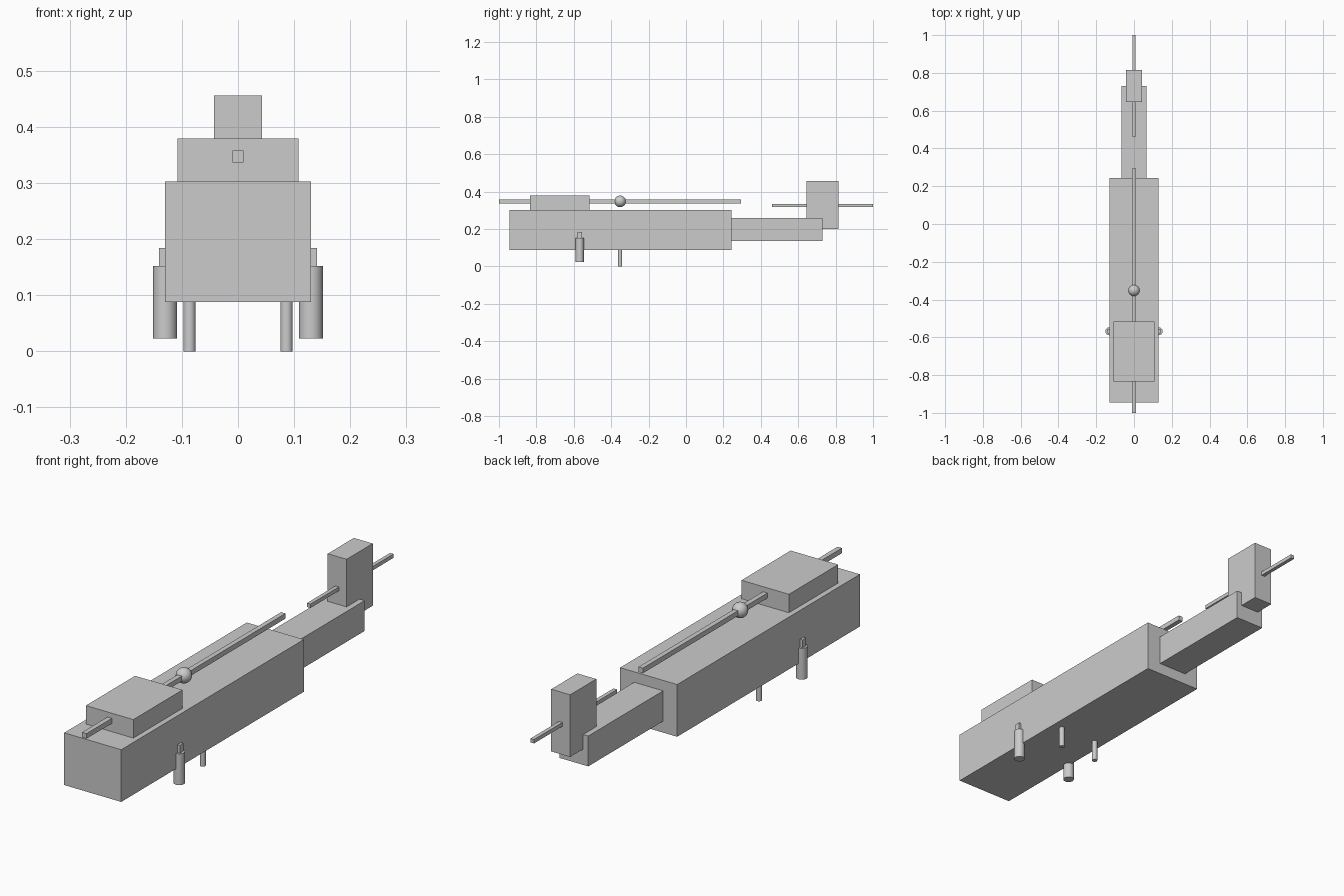
import bpy

if "Cube" in bpy.data.objects:
    bpy.data.objects.remove(bpy.data.objects["Cube"])


def box(name, x, y, z):
    """Box from (min, max) ranges on each axis."""
    bpy.ops.mesh.primitive_cube_add(size=1, location=[sum(r) / 2 for r in (x, y, z)])
    ob = bpy.context.object
    ob.name = name
    ob.scale = [r[1] - r[0] for r in (x, y, z)]
    bpy.ops.object.transform_apply(location=False, rotation=False, scale=True)
    return ob


def post(name, x, y, radius, z0, z1):
    """Upright cylinder between two heights."""
    bpy.ops.mesh.primitive_cylinder_add(vertices=16, radius=radius, depth=z1 - z0,
                                        location=(x, y, (z0 + z1) / 2))
    bpy.context.object.name = name
    bpy.ops.object.shade_smooth_by_angle()


# Body, tail boom, tail fin and engine housing
box("fuselage", (-0.13, 0.13), (-0.945, 0.243), (0.088, 0.303))
box("tail_boom", (-0.066, 0.066), (0.24, 0.73), (0.135, 0.26))
box("tail_fin", (-0.043, 0.043), (0.645, 0.815), (0.2, 0.456))
box("engine_housing", (-0.108, 0.108), (-0.835, -0.515), (0.303, 0.379))

# Main rotor and tail rotor blades
box("main_rotor_blade", (-0.01, 0.01), (-1.0, 0.295), (0.337, 0.358))
box("tail_rotor_blade", (-0.008, 0.008), (0.46, 1.0), (0.317, 0.333))

# Rotor hub
bpy.ops.mesh.primitive_uv_sphere_add(segments=16, ring_count=10, radius=0.031,
                                     location=(0, -0.352, 0.348))
bpy.context.object.name = "rotor_hub"
bpy.ops.object.shade_smooth()

# Paired side pods with brackets, and landing legs
for side, s in (("left", -1), ("right", 1)):
    post(f"{side}_pod", s * 0.13, -0.568, 0.0215, 0.023, 0.152)
    cx = s * 0.13
    box(f"{side}_pod_bracket", (cx - 0.011, cx + 0.011), (-0.579, -0.557), (0.145, 0.184))
    post(f"{side}_landing_leg", s * 0.0865, -0.352, 0.011, 0.0, 0.09)
